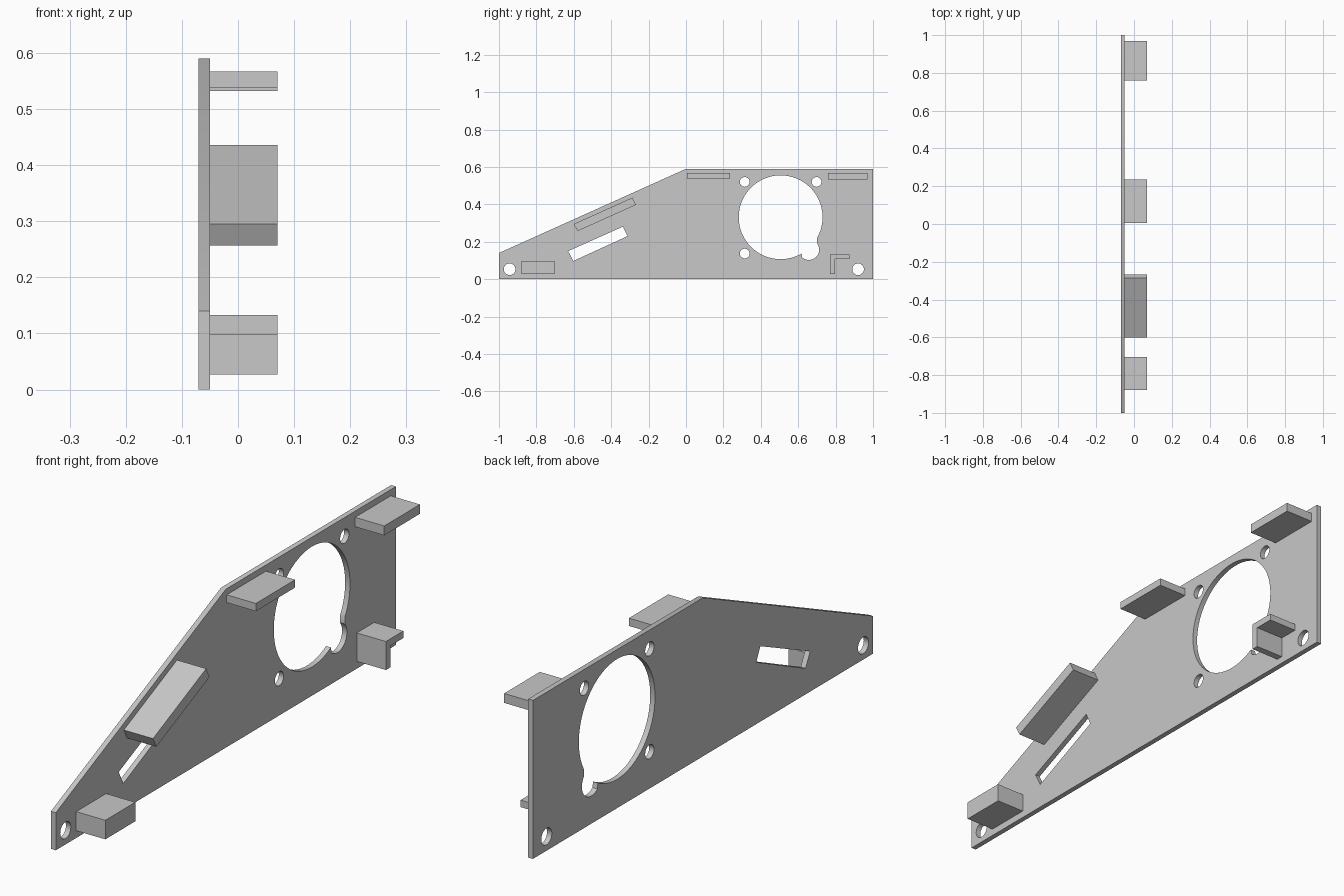
import bpy
import math
from mathutils import Matrix

cube = bpy.data.objects.get("Cube")
if cube:
    bpy.data.objects.remove(cube, do_unlink=True)

grey = bpy.data.materials.new("light_grey")
grey.use_nodes = True
grey.diffuse_color = (0.58, 0.58, 0.58, 1)
grey.node_tree.nodes["Principled BSDF"].inputs["Base Color"].default_value = grey.diffuse_color

# Profile axes (u, v) become world (y, z); the thickness runs along x
TO_SIDE = Matrix(((0, 0, 1, 0), (1, 0, 0, 0), (0, 1, 0, 0), (0, 0, 0, 1)))


def arc(u, v, r, start=0, end=360, steps=48):
    full = end - start == 360
    n = steps if full else steps - 1
    angles = [math.radians(start + (end - start) * i / n) for i in range(steps)]
    return [(u + r * math.cos(a), v + r * math.sin(a)) for a in angles]


def rect(u0, u1, v0, v1):
    return [(u0, v0), (u1, v0), (u1, v1), (u0, v1)]


def extrude_profile(name, loops, x0, x1):
    """Fill the first loop, leave the other loops as holes, extrude along x."""
    curve = bpy.data.curves.new(name, "CURVE")
    curve.dimensions = "2D"
    curve.fill_mode = "BOTH"
    curve.extrude = (x1 - x0) / 2
    for loop in loops:
        spline = curve.splines.new("POLY")
        spline.points.add(len(loop) - 1)
        for point, (u, v) in zip(spline.points, loop):
            point.co = (u, v, 0, 1)
        spline.use_cyclic_u = True
    obj = bpy.data.objects.new(name, curve)
    bpy.context.collection.objects.link(obj)
    bpy.ops.object.select_all(action="DESELECT")
    obj.select_set(True)
    bpy.context.view_layer.objects.active = obj
    bpy.ops.object.convert(target="MESH")
    obj = bpy.context.view_layer.objects.active
    obj.data.transform(Matrix.Translation(((x0 + x1) / 2, 0, 0)) @ TO_SIDE)
    bpy.ops.object.mode_set(mode="EDIT")
    bpy.ops.mesh.select_all(action="SELECT")
    bpy.ops.mesh.remove_doubles(threshold=0.0001)
    bpy.ops.mesh.normals_make_consistent(inside=False)
    bpy.ops.object.mode_set(mode="OBJECT")
    obj.data.materials.clear()
    obj.data.materials.append(grey)
    bpy.ops.object.shade_smooth_by_angle(angle=math.radians(30))
    return obj


# Side plate with its openings
outline = [(-1, 0), (1, 0), (1, 0.59), (0, 0.59), (-1, 0.14)]
fan_opening = (arc(0.506, 0.331, 0.224, -30, 300, 80)
               + arc(0.657, 0.158, 0.055, -130, 40, 24))
slot = [(-0.63, 0.15), (-0.603, 0.097), (-0.313, 0.23), (-0.337, 0.281)]
mount_holes = [arc(u, 0.053, 0.031) for u in (-0.943, 0.92)]
screw_holes = [arc(u, v, 0.026, steps=32)
               for u, v in ((0.314, 0.52), (0.698, 0.52), (0.314, 0.137))]
extrude_profile("side_plate", [outline, fan_opening, slot] + mount_holes + screw_holes,
                -0.07, -0.05)

# Tabs standing out from the plate, rooted slightly inside it
tabs = {
    "top_middle_tab": rect(0.005, 0.236, 0.538, 0.567),
    "top_back_tab": rect(0.76, 0.97, 0.532, 0.567),
    "bottom_front_tab": rect(-0.88, -0.704, 0.027, 0.098),
    "sloped_tab": [(-0.6, 0.295), (-0.58, 0.257), (-0.268, 0.397), (-0.287, 0.436)],
    "corner_bracket": [(0.77, 0.027), (0.797, 0.027), (0.797, 0.107),
                       (0.873, 0.107), (0.873, 0.133), (0.77, 0.133)],
}
for name, profile in tabs.items():
    extrude_profile(name, [profile], -0.055, 0.07)
